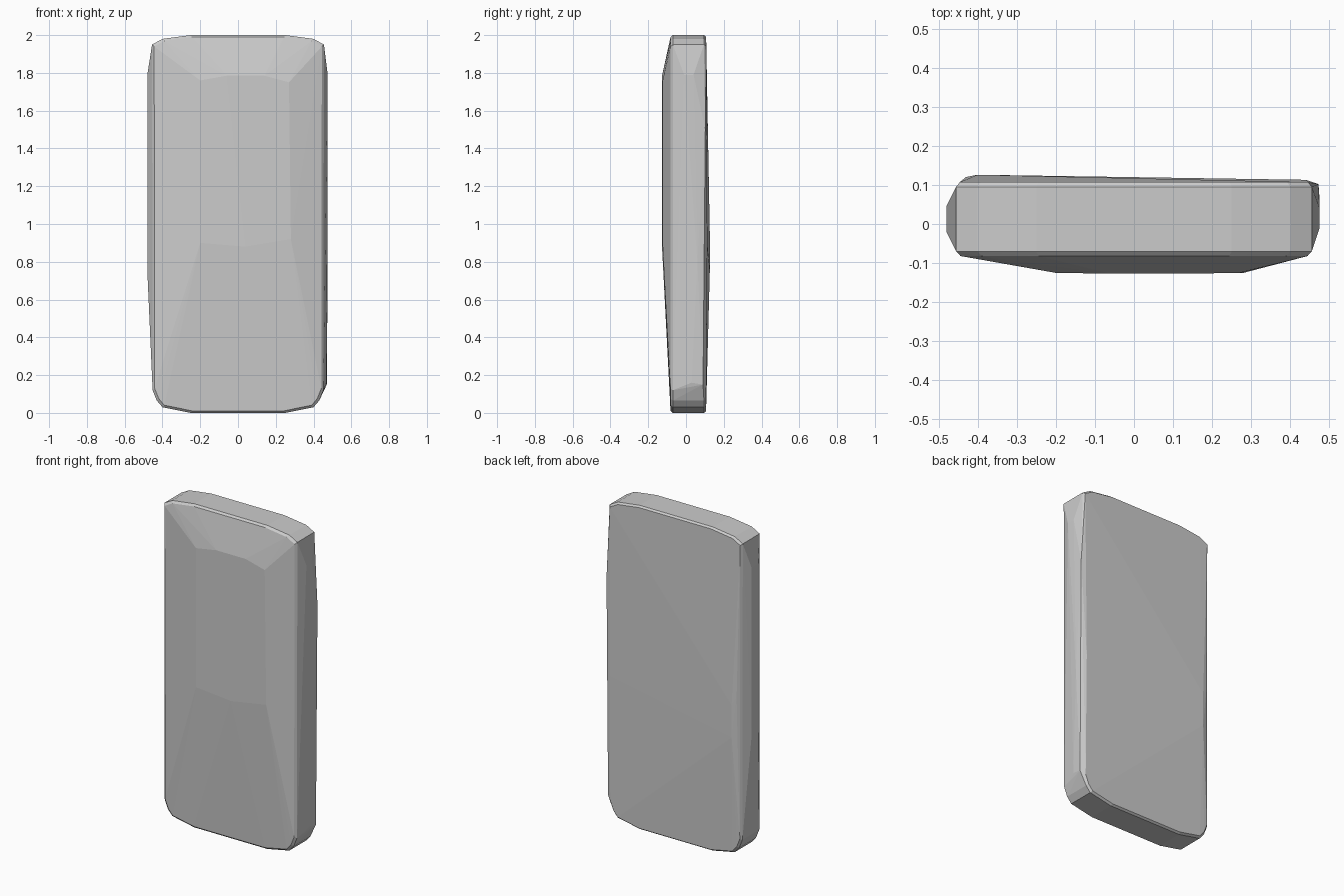
import bpy, bmesh

if "Cube" in bpy.data.objects:
    bpy.data.objects.remove(bpy.data.objects["Cube"])

# Half outlines of the slab ends (x, z)
TOP = [(0.25, 2.0), (0.40, 1.98), (0.455, 1.95)]
BOTTOM = [(0.25, 0.0), (0.40, 0.03), (0.43, 0.065), (0.452, 0.12)]
OUTLINE = [(s * x, z) for x, z in TOP + BOTTOM for s in (-1, 1)]


def ring(y, inset):
    """Slab outline at depth y, pulled in to form a small rounded rim."""
    return [(x * (1 - inset / 0.45), y, 1 + (z - 1) * (1 - inset))
            for x, z in OUTLINE]


# Front and back rims with a fine chamfer
points = ring(-0.082, 0.011) + ring(-0.07, 0.0) + ring(0.095, 0.0) + ring(0.107, 0.009)

# Raised plateau on the front
points += [(-0.20, -0.125, 1.76), (-0.06, -0.127, 1.785), (0.14, -0.127, 1.785),
           (0.27, -0.125, 1.75), (-0.20, -0.125, 0.90), (0.04, -0.127, 0.88),
           (0.28, -0.125, 0.92)]

# Bulging left side
points += [(-0.48, y, z) for z in (1.79, 0.75) for y in (-0.02, 0.045)]

# Bulging right side, twisting backwards towards the foot
points += [(0.475, -0.01, 1.79), (0.475, 0.04, 1.79), (0.475, 0.06, 0.8),
           (0.468, 0.03, 0.16), (0.47, 0.09, 0.15), (0.472, 0.102, 1.5)]

# Shallow swell on the back, strongest near the left edge
points += [(-0.43, 0.120, 1.0), (-0.40, 0.126, 0.95), (-0.40, 0.126, 0.75), (0.44, 0.113, 0.9)]

# Convex body through all sections
bm = bmesh.new()
for p in points:
    bm.verts.new(p)
res = bmesh.ops.convex_hull(bm, input=bm.verts)
bmesh.ops.delete(bm, geom=[v for v in bm.verts if not v.link_faces], context='VERTS')
bmesh.ops.dissolve_limit(bm, angle_limit=0.01, verts=bm.verts, edges=bm.edges)
bmesh.ops.recalc_face_normals(bm, faces=bm.faces)
mesh = bpy.data.meshes.new("slab_body")
bm.to_mesh(mesh)
bm.free()
body = bpy.data.objects.new("slab_body", mesh)
bpy.context.collection.objects.link(body)
